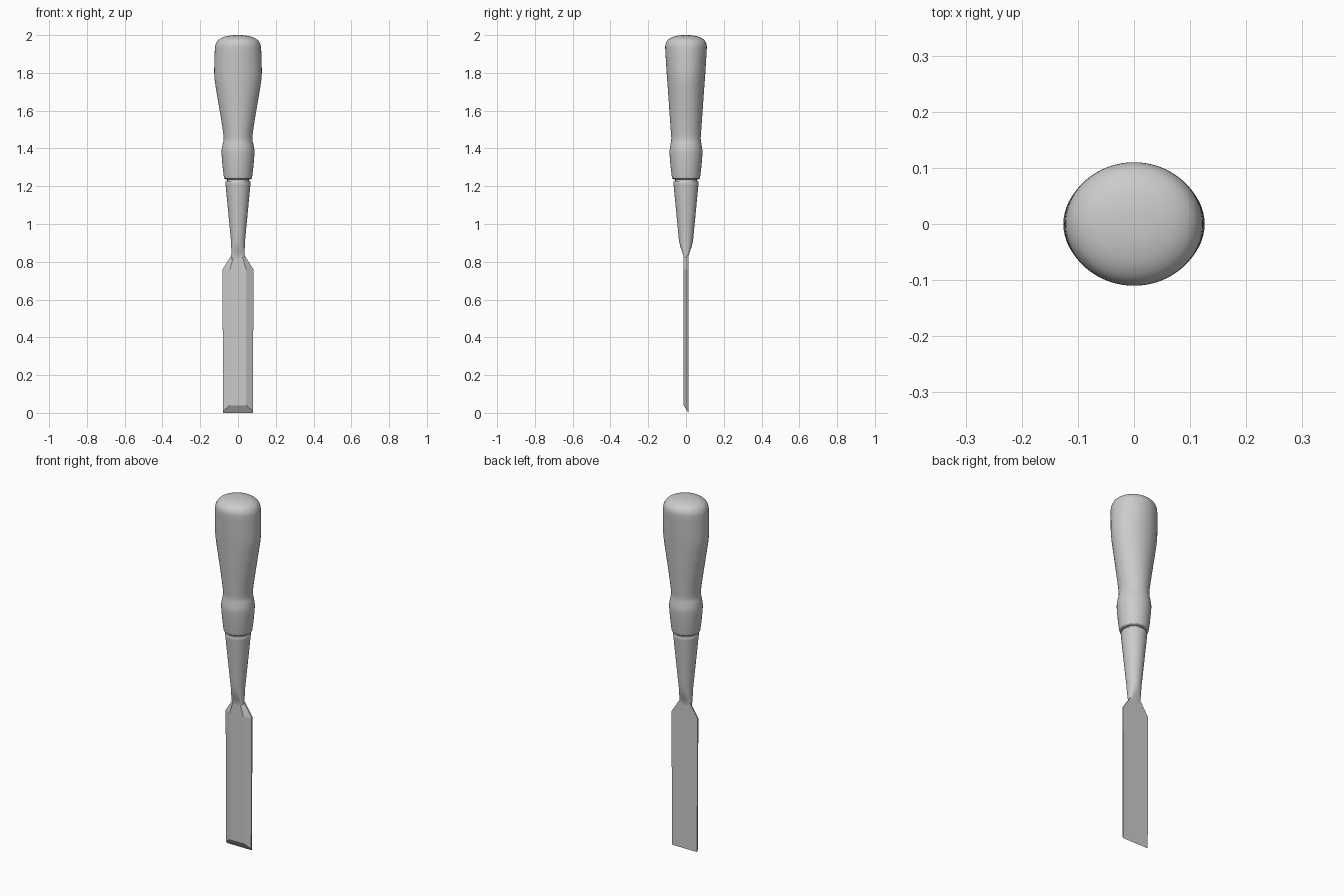
import bpy, bmesh, math

if "Cube" in bpy.data.objects:
    bpy.data.objects.remove(bpy.data.objects["Cube"])

grey = bpy.data.materials.new("plain grey")
grey.diffuse_color = (0.6, 0.6, 0.6, 1)
grey.use_nodes = True
grey.node_tree.nodes["Principled BSDF"].inputs["Base Color"].default_value = grey.diffuse_color


def finish(name, bm, angle):
    bmesh.ops.recalc_face_normals(bm, faces=bm.faces)
    me = bpy.data.meshes.new(name)
    bm.to_mesh(me)
    bm.free()
    me.materials.append(grey)
    ob = bpy.data.objects.new(name, me)
    bpy.context.collection.objects.link(ob)
    bpy.ops.object.select_all(action='DESELECT')
    ob.select_set(True)
    bpy.context.view_layer.objects.active = ob
    bpy.ops.object.shade_smooth_by_angle(angle=math.radians(angle))
    return ob


def loft(name, rings, angle):
    bm = bmesh.new()
    loops = [[bm.verts.new(p) for p in r] for r in rings]
    n = len(loops[0])
    for a, b in zip(loops, loops[1:]):
        for i in range(n):
            j = (i + 1) % n
            bm.faces.new((a[i], a[j], b[j], b[i]))
    bm.faces.new(loops[0])
    bm.faces.new(loops[-1])
    return finish(name, bm, angle)


def smooth(rows, steps=4):
    # Catmull-Rom subdivision of the profile rows
    out = []
    for i in range(len(rows) - 1):
        p0, p1 = rows[max(i - 1, 0)], rows[i]
        p2, p3 = rows[i + 1], rows[min(i + 2, len(rows) - 1)]
        for s in range(steps):
            t = s / steps
            out.append(tuple(
                b + 0.5 * t * (c - a + t * (2*a - 5*b + 4*c - d + t * (3*(b - c) + d - a)))
                for a, b, c, d in zip(p0, p1, p2, p3)))
    return out + [rows[-1]]


def oval(z, rx, ry, power=1.0, n=64):
    pts = []
    for i in range(n):
        a = 2 * math.pi * i / n
        c, s = math.cos(a), math.sin(a)
        pts.append((rx * math.copysign(abs(c) ** power, c),
                    ry * math.copysign(abs(s) ** power, s), z))
    return pts


# Handle: oval grip swelling to a domed butt (z, half width, half depth)
profile = [
    (1.236, 0.062, 0.062), (1.239, 0.071, 0.071), (1.250, 0.075, 0.075),
    (1.32, 0.083, 0.083), (1.38, 0.087, 0.087), (1.415, 0.083, 0.083),
    (1.45, 0.076, 0.078), (1.50, 0.081, 0.081), (1.60, 0.097, 0.088),
    (1.70, 0.114, 0.095), (1.78, 0.125, 0.101), (1.86, 0.125, 0.106),
    (1.93, 0.122, 0.110), (1.957, 0.116, 0.107), (1.976, 0.102, 0.094),
    (1.990, 0.076, 0.070), (1.998, 0.040, 0.037), (2.0, 0.006, 0.006)]
loft("handle", [oval(*r) for r in smooth(profile)], 50)

# Neck groove between handle and socket
loft("neck", [oval(z, 0.057, 0.057) for z in (1.21, 1.25)], 40)

# Socket: round cone flattening into the blade (z, half x, half y, squareness)
socket = [
    (0.81, 0.033, 0.0125, 0.45), (0.835, 0.035, 0.014, 0.5),
    (0.855, 0.035, 0.021, 0.65), (0.88, 0.036, 0.030, 0.8),
    (0.91, 0.037, 0.037, 1.0), (0.95, 0.041, 0.041, 1.0),
    (1.21, 0.066, 0.066, 1.0), (1.222, 0.067, 0.067, 1.0),
    (1.228, 0.064, 0.064, 1.0)]
loft("socket", [oval(*r) for r in socket], 40)

# Blade: flat back, chamfered front edges, ground cutting bevel
T = 0.013


def section(z, w, f, slope=0.0):
    half = [(w, T), (w, 0.006), (f, -T)]
    pts = half + [(-x, y) for x, y in reversed(half)]
    return [(x, y, z + slope * (T - y) / (2 * T)) for x, y in pts]


loft("blade", [section(0.0, 0.079, 0.043, 0.04), section(0.76, 0.082, 0.043),
               section(0.832, 0.036, 0.022)], 10)
